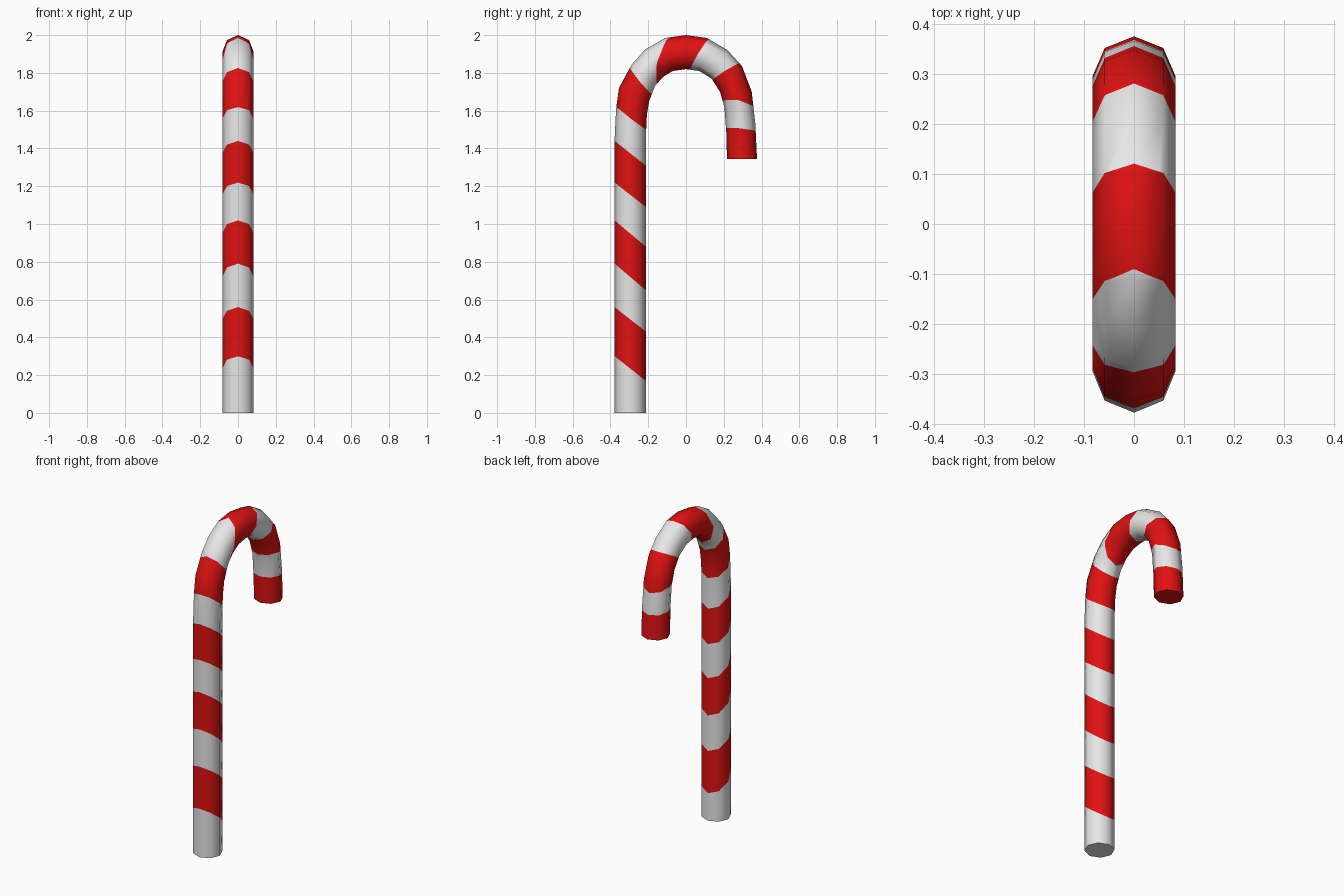
import bpy, bmesh
from mathutils import Matrix, Vector

cube = bpy.data.objects.get("Cube")
if cube:
    bpy.data.objects.remove(cube, do_unlink=True)

RADIUS = 0.083

# Bend outline, one entry per ring: (outer y, outer z, inner y, inner z)
RINGS = [
    (-.378, 0, -.213, 0), (-.378, 1.45, -.213, 1.45),
    (-.37, 1.61, -.207, 1.58), (-.355, 1.72, -.195, 1.65),
    (-.287, 1.845, -.165, 1.73), (-.215, 1.925, -.12, 1.78),
    (-.11, 1.985, -.07, 1.81), (0, 2, 0, 1.82),
    (.11, 1.985, .07, 1.81), (.22, 1.92, .135, 1.77),
    (.297, 1.835, .18, 1.7), (.348, 1.7, .203, 1.62),
    (.367, 1.53, .213, 1.49), (.376, 1.345, .217, 1.345),
]
LAST = len(RINGS) - 1

# Stripe borders as ring positions on the outer and inner side of the cane
STRIPES = [
    (.207, .117), (.386, .297), (.545, .448), (.703, .607), (.841, .752),
    (.993, .903), (2.08, 1.38), (3.85, 3.45), (6.18, 4.25), (8.1, 7.3),
    (9.8, 9.1), (11.45, 10.6), (12.2, 11.85),
]


def material(name, color):
    mat = bpy.data.materials.new(name)
    mat.use_nodes = True
    mat.diffuse_color = color
    mat.node_tree.nodes["Principled BSDF"].inputs["Base Color"].default_value = color
    return mat


def border_plane(outer, inner):
    """Tilted plane through the straight rod, outer side at y = -1."""
    return Vector((0, 0, (outer + inner) / 2)), Vector((0, (outer - inner) / 2, 1))


def bend(co):
    """Move a point of the straight unit rod onto the cane."""
    i = min(max(int(co.z), 0), LAST - 1)
    a, b = Vector(RINGS[i]), Vector(RINGS[i + 1])
    oy, oz, iy, iz = a.lerp(b, co.z - i)
    t = (co.y + 1) / 2
    return Vector((co.x * RADIUS, oy + (iy - oy) * t, oz + (iz - oz) * t))


# Straight eight-sided rod, one unit of height per ring
bm = bmesh.new()
bmesh.ops.create_cone(bm, cap_ends=True, segments=8, radius1=1, radius2=1, depth=LAST,
                      matrix=Matrix.Translation((0, 0, LAST / 2)))

# Cut the rings and the stripe borders
planes = [border_plane(*s) for s in STRIPES]
rings = [border_plane(i, i) for i in range(1, LAST)]
for point, normal in rings + planes:
    bmesh.ops.bisect_plane(bm, geom=bm.verts[:] + bm.edges[:] + bm.faces[:],
                           dist=1e-5, plane_co=point, plane_no=normal)

# Alternate the colours at each border
for face in bm.faces:
    center = face.calc_center_median()
    face.material_index = sum((center - p).dot(n) > 0 for p, n in planes) % 2

# Bend the rod into a cane
for vert in bm.verts:
    vert.co = bend(vert.co)
bmesh.ops.recalc_face_normals(bm, faces=bm.faces[:])

mesh = bpy.data.meshes.new("striped_cane")
bm.to_mesh(mesh)
bm.free()
mesh.materials.append(material("white", (.8, .8, .8, 1)))
mesh.materials.append(material("red", (.75, .006, .006, 1)))
cane = bpy.data.objects.new("striped_cane", mesh)
bpy.context.collection.objects.link(cane)

# Smooth sides with sharp end caps
bpy.ops.object.select_all(action='DESELECT')
cane.select_set(True)
bpy.context.view_layer.objects.active = cane
bpy.ops.object.shade_smooth_by_angle(angle=1)
